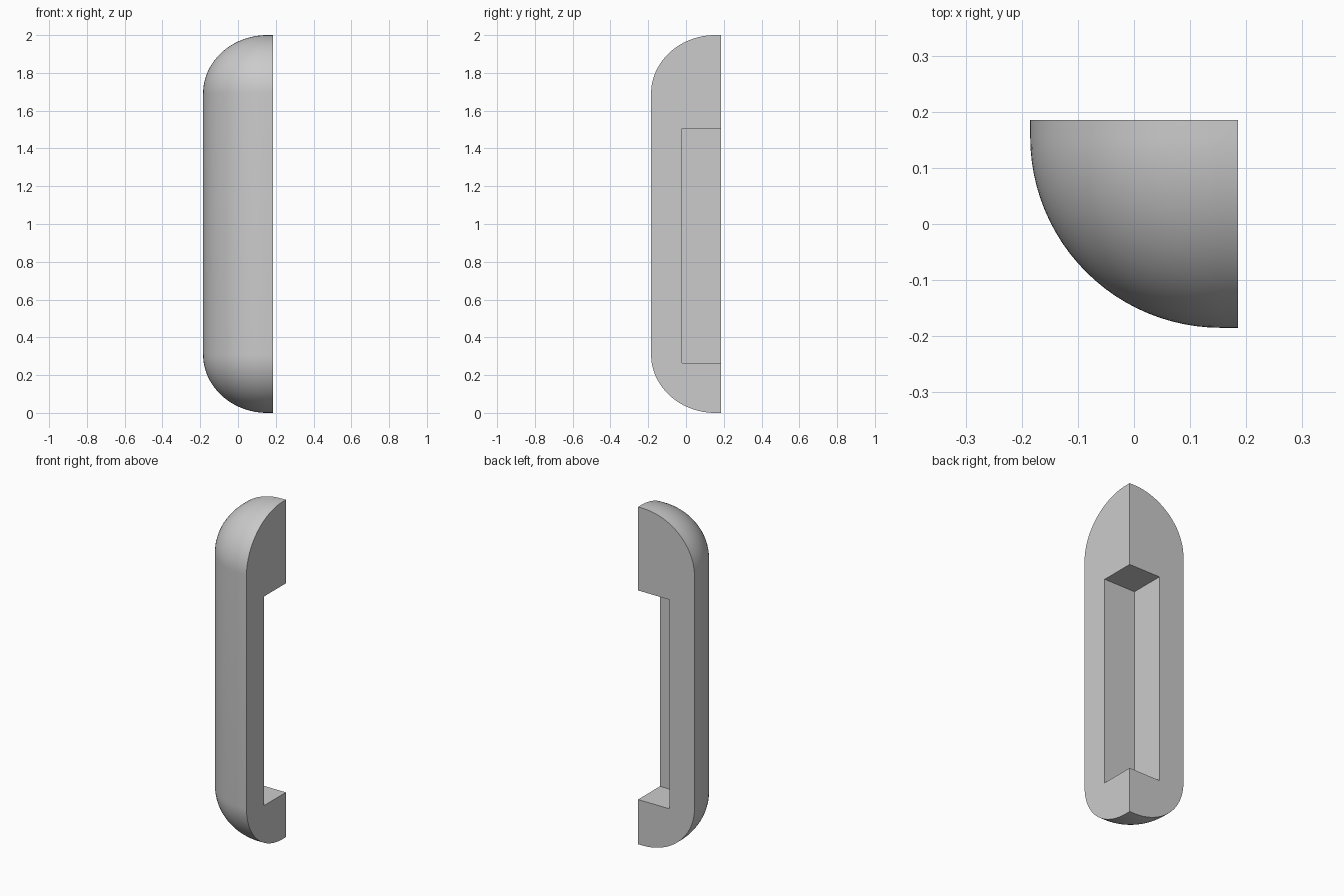
import bpy, bmesh, math

default = bpy.data.objects.get("Cube")
if default:
    bpy.data.objects.remove(default, do_unlink=True)

HALF = 0.185        # half width of the body
FLAT = 0.03         # short straight run beside the two cut planes
RADIUS = 2 * HALF - FLAT
CAP = 0.31          # height of each rounded end
STEPS = 24

grey = bpy.data.materials.new("plain_grey")
grey.use_nodes = True
colour = (0.6, 0.6, 0.6, 1)
grey.diffuse_color = colour
grey.node_tree.nodes["Principled BSDF"].inputs["Base Color"].default_value = colour


def ring(bm, radius, z):
    """Quarter outline: corner, straight run, arc, straight run."""
    c = HALF - FLAT
    pts = [(HALF, HALF), (HALF - FLAT - radius, HALF)]
    for i in range(STEPS + 1):
        a = math.pi + math.pi / 2 * i / STEPS
        pts.append((c + radius * math.cos(a), c + radius * math.sin(a)))
    pts.append((HALF, c - radius))
    return [bm.verts.new((x, y, z)) for x, y in pts]


# Body: stacked quarter outlines with rounded ends
bm = bmesh.new()
angles = [math.pi / 2 * i / STEPS for i in range(STEPS + 1)]
lower = [(max(RADIUS * math.sin(a), 0.002), CAP * (1 - math.cos(a))) for a in angles]
levels = lower + [(r, 2 - z) for r, z in reversed(lower)]
rings = [ring(bm, r, z) for r, z in levels]
for a, b in zip(rings, rings[1:]):
    n = len(a)
    for i in range(n):
        j = (i + 1) % n
        bm.faces.new((a[i], a[j], b[j], b[i]))
bm.faces.new(list(reversed(rings[0])))
bm.faces.new(rings[-1])
bmesh.ops.recalc_face_normals(bm, faces=bm.faces)
mesh = bpy.data.meshes.new("quarter_handle")
bm.to_mesh(mesh)
bm.free()
mesh.materials.append(grey)
body = bpy.data.objects.new("quarter_handle", mesh)
bpy.context.collection.objects.link(body)

# Notch along the inner corner
bpy.ops.mesh.primitive_cube_add(size=1, location=(0.23, 0.23, 0.885))
cutter = bpy.context.object
cutter.name = "notch_cutter"
cutter.scale = (0.5, 0.5, 1.24)
cutter.data.materials.append(grey)
cutter.hide_render = True

cut = body.modifiers.new("notch", "BOOLEAN")
cut.operation = "DIFFERENCE"
cut.solver = "EXACT"
cut.object = cutter
bpy.ops.object.select_all(action="DESELECT")
body.select_set(True)
bpy.context.view_layer.objects.active = body
bpy.ops.object.modifier_apply(modifier=cut.name)
bpy.data.objects.remove(cutter, do_unlink=True)
bpy.ops.object.shade_smooth_by_angle(angle=math.radians(35))
